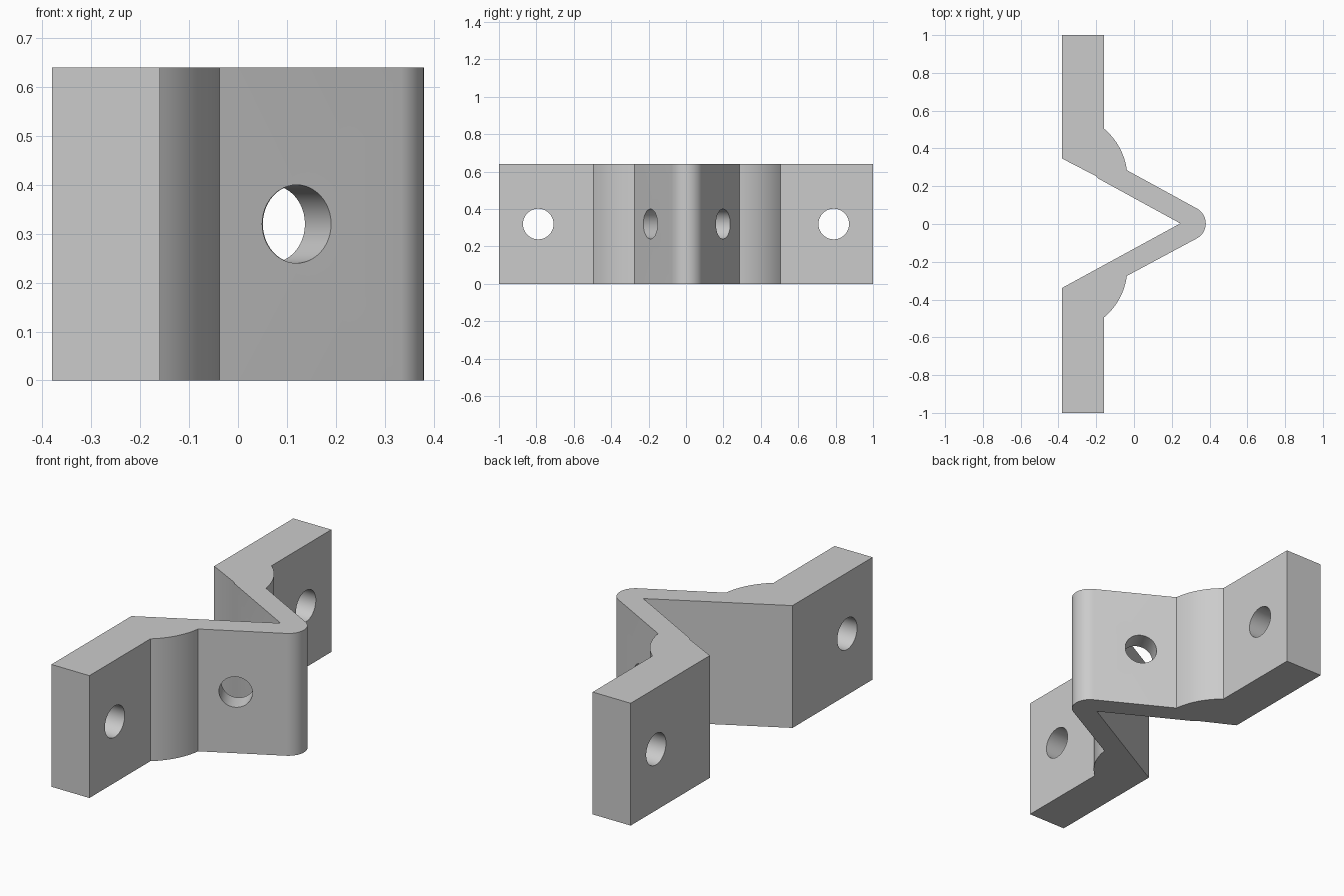
import bpy, bmesh, math
from mathutils import Vector

cube = bpy.data.objects.get("Cube")
if cube:
    bpy.data.objects.remove(cube, do_unlink=True)

HEIGHT = 0.64
MID = 0.003  # the V sits very slightly off centre in y

grey = bpy.data.materials.new("light grey")
grey.use_nodes = True
colour = (0.6, 0.6, 0.6, 1)
grey.diffuse_color = colour
grey.node_tree.nodes["Principled BSDF"].inputs["Base Color"].default_value = colour


def arc(cx, cy, r, start, end, steps):
    """Points along an arc, angles in degrees."""
    angles = [math.radians(start + (end - start) * i / steps) for i in range(steps + 1)]
    return [(cx + r * math.cos(a), cy + r * math.sin(a)) for a in angles]


# Plan outline: lower flange, gusset, rounded tip, upper gusset and flange
gusset = arc(-0.38, 0, 0.345, 50.4, 7.5, 16)
outline = [(-0.38, -1), (-0.16, -1)]
outline += [(x, -0.23 - y) for x, y in gusset]
outline += arc(0.29, MID, 0.09, -61, 61, 20)
outline += [(x, 0.24 + y) for x, y in reversed(gusset)]
outline += [(-0.16, 1), (-0.38, 1), (-0.38, 0.346)]
outline += [(-0.2, 0.253), (-0.19, 0.241)]  # small step inside the arm
outline += [(0.245, MID), (-0.38, -0.338)]

bm = bmesh.new()
face = bm.faces.new([bm.verts.new((x, y, 0)) for x, y in outline])
top = bmesh.ops.extrude_face_region(bm, geom=[face])
bmesh.ops.translate(bm, vec=(0, 0, HEIGHT),
                    verts=[v for v in top["geom"] if isinstance(v, bmesh.types.BMVert)])
bmesh.ops.recalc_face_normals(bm, faces=bm.faces)
mesh = bpy.data.meshes.new("bracket")
bm.to_mesh(mesh)
bm.free()
bracket = bpy.data.objects.new("bracket", mesh)
bpy.context.collection.objects.link(bracket)
mesh.materials.append(grey)


def drill(x, y, direction, radius, depth):
    """Cut a round hole through the bracket."""
    bpy.ops.mesh.primitive_cylinder_add(vertices=48, radius=radius, depth=depth,
                                        location=(x, y, HEIGHT / 2))
    cutter = bpy.context.object
    cutter.name = "hole_cutter"
    cutter.hide_render = True
    cutter.rotation_euler = Vector(direction).to_track_quat('Z', 'Y').to_euler()
    cutter.data.materials.append(grey)
    bpy.context.view_layer.update()
    mod = bracket.modifiers.new("hole", 'BOOLEAN')
    mod.operation = 'DIFFERENCE'
    mod.solver = 'EXACT'
    mod.object = cutter
    bpy.context.view_layer.objects.active = bracket
    bpy.ops.object.modifier_apply(modifier=mod.name)
    bpy.data.objects.remove(cutter, do_unlink=True)


# Mounting holes in the flanges, and holes square to the sloping arms
slope = math.radians(61)
for side in (-1, 1):
    drill(-0.27, side * 0.79, (1, 0, 0), 0.082, 0.5)
    drill(0.122, MID + side * 0.197,
          (math.cos(slope), side * math.sin(slope), 0), 0.08, 0.32)

bpy.ops.object.select_all(action='DESELECT')
bracket.select_set(True)
bpy.context.view_layer.objects.active = bracket
bpy.ops.object.shade_smooth_by_angle(angle=math.radians(25))
